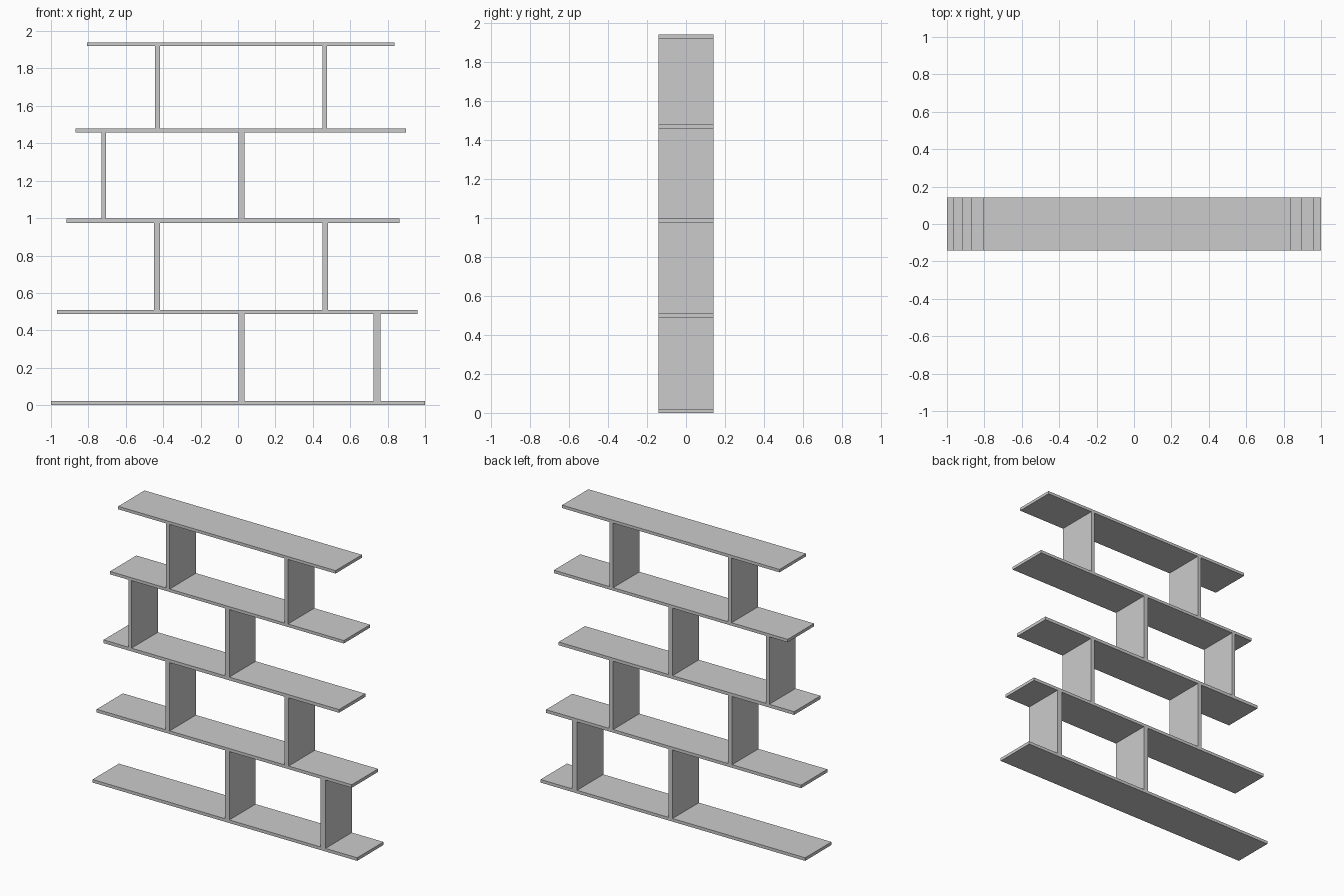
import bpy

if "Cube" in bpy.data.objects:
    bpy.data.objects.remove(bpy.data.objects["Cube"])

DEPTH = 0.284


def board(name, x0, x1, z0, z1):
    """Box spanning the full shelf depth."""
    bpy.ops.mesh.primitive_cube_add(size=1, location=((x0 + x1) / 2, 0, (z0 + z1) / 2))
    ob = bpy.context.object
    ob.name = name
    ob.scale = (x1 - x0, DEPTH, z1 - z0)
    bpy.ops.object.transform_apply(location=False, rotation=False, scale=True)
    return ob


# Shelves, bottom to top: left, right, underside, top
shelves = [
    (-1.0, 1.0, 0.0, 0.021),
    (-0.969, 0.959, 0.488, 0.509),
    (-0.917, 0.863, 0.975, 0.997),
    (-0.868, 0.899, 1.458, 1.478),
    (-0.806, 0.837, 1.919, 1.939),
]
for i, s in enumerate(shelves):
    board(f"shelf_{i + 1}", *s)

# Upright dividers standing between neighbouring shelves: left, right
dividers = [
    [(0.002, 0.034), (0.724, 0.761)],
    [(-0.448, -0.417), (0.451, 0.482)],
    [(-0.729, -0.705), (0.002, 0.034)],
    [(-0.444, -0.417), (0.451, 0.477)],
]
for i, row in enumerate(dividers):
    for j, (x0, x1) in enumerate(row):
        board(f"divider_{i + 1}_{j + 1}", x0, x1, shelves[i][3], shelves[i + 1][2])
